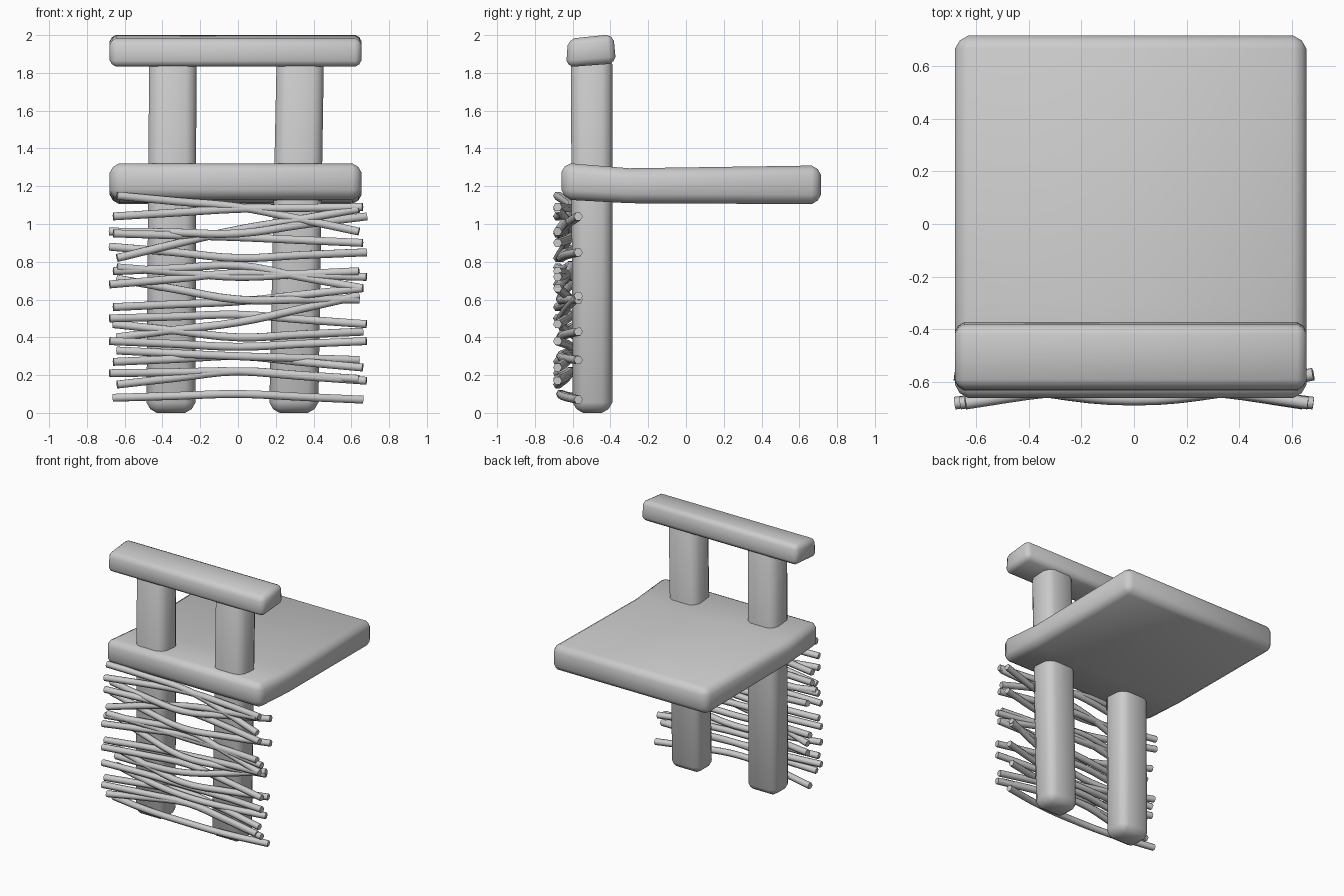
import bpy, bmesh, math
from mathutils import Vector

cube = bpy.data.objects.get("Cube")
if cube:
    bpy.data.objects.remove(cube, do_unlink=True)

grey = bpy.data.materials.new("plain grey")
grey.use_nodes = True
grey.diffuse_color = (0.6, 0.6, 0.6, 1)
grey.node_tree.nodes["Principled BSDF"].inputs["Base Color"].default_value = (0.6, 0.6, 0.6, 1)


def smooth(obj, angle):
    bpy.ops.object.select_all(action="DESELECT")
    obj.select_set(True)
    bpy.context.view_layer.objects.active = obj
    bpy.ops.object.shade_smooth_by_angle(angle=math.radians(angle))


def finish(name, mesh, angle=50):
    obj = bpy.data.objects.new(name, mesh)
    bpy.context.collection.objects.link(obj)
    mesh.materials.clear()
    mesh.materials.append(grey)
    smooth(obj, angle)
    return obj


def plank(name, lower, upper, chamfer):
    """Chamfered block lofted between two rings of four corners."""
    bm = bmesh.new()
    a = [bm.verts.new(p) for p in lower]
    b = [bm.verts.new(p) for p in upper]
    n = len(a)
    bm.faces.new(a)
    bm.faces.new(b)
    for i in range(n):
        j = (i + 1) % n
        bm.faces.new((a[i], a[j], b[j], b[i]))
    bmesh.ops.recalc_face_normals(bm, faces=bm.faces)
    sharp = [e for e in bm.edges if e.calc_face_angle() > 0.5]
    bmesh.ops.bevel(bm, geom=sharp, offset=chamfer, segments=2, profile=0.4,
                    affect="EDGES")
    mesh = bpy.data.meshes.new(name)
    bm.to_mesh(mesh)
    bm.free()
    return finish(name, mesh)


def extrude_x(name, profile, chamfer):
    ends = [[(x, y, z) for y, z in profile] for x in (-0.68, 0.655)]
    return plank(name, *ends, chamfer)


def rectangle(x, y, z, width, depth):
    return [(x + sx * width / 2, y + sy * depth / 2, z)
            for sx, sy in ((-1, -1), (1, -1), (1, 1), (-1, 1))]


# Two upright posts running from the ground to the top rail
for name, foot, head in (("right_post", -0.355, -0.345), ("left_post", 0.295, 0.33)):
    plank(name, rectangle(foot, -0.495, 0.0, 0.26, 0.21),
          rectangle(head, -0.5, 1.9, 0.25, 0.22), 0.055)

# Seat slab, slightly raised along the front
extrude_x("seat", [(-0.66, 1.13), (-0.3, 1.11), (0.715, 1.105),
                   (0.715, 1.31), (-0.3, 1.295), (-0.66, 1.325)], 0.05)

# Tilted top rail
extrude_x("top_rail", [(-0.635, 1.83), (-0.37, 1.85),
                       (-0.385, 2.005), (-0.625, 1.98)], 0.035)

# Twigs: height at the right end, middle and left end; True if the ends bend back
TWIGS = [
    (1.15, 1.09, 0.96, False), (1.04, 1.08, 1.09, False),
    (0.96, 0.95, 1.04, True), (0.82, 0.97, 1.08, False),
    (0.95, 0.93, 0.90, False), (0.88, 0.82, 0.85, True),
    (0.77, 0.72, 0.75, False), (0.75, 0.78, 0.66, False),
    (0.68, 0.74, 0.72, False), (0.71, 0.6, 0.6, True),
    (0.56, 0.59, 0.66, False), (0.5, 0.52, 0.47, False),
    (0.4, 0.48, 0.62, True), (0.47, 0.4, 0.43, True),
    (0.38, 0.35, 0.38, False), (0.33, 0.3, 0.28, True),
    (0.27, 0.3, 0.24, False), (0.21, 0.22, 0.17, False),
    (0.15, 0.22, 0.18, False), (0.08, 0.1, 0.07, True),
]
for i, (z0, z1, z2, back) in enumerate(TWIGS):
    end, side, mid = (-0.57, -0.635, -0.665) if back else (-0.68, -0.635, -0.61)
    reach = 0.64 + 0.02 * (i % 3)
    path = [(-reach, end, z0), (-0.33, side, (z0 + z1) / 2), (0, mid, z1),
            (0.33, side, (z1 + z2) / 2), (reach, end, z2)]
    curve = bpy.data.curves.new("twig_path", "CURVE")
    curve.dimensions = "3D"
    curve.resolution_u = 4
    curve.bevel_depth = 0.024
    curve.bevel_resolution = 1
    curve.use_fill_caps = True
    spline = curve.splines.new("BEZIER")
    spline.bezier_points.add(len(path) - 1)
    for point, co in zip(spline.bezier_points, path):
        point.co = Vector(co)
        point.handle_left_type = point.handle_right_type = "AUTO"
    temp = bpy.data.objects.new("twig_path", curve)
    bpy.context.collection.objects.link(temp)
    bpy.context.view_layer.update()
    mesh = bpy.data.meshes.new_from_object(
        temp.evaluated_get(bpy.context.evaluated_depsgraph_get()))
    bpy.data.objects.remove(temp, do_unlink=True)
    finish(f"twig_{i + 1}", mesh, 65)
